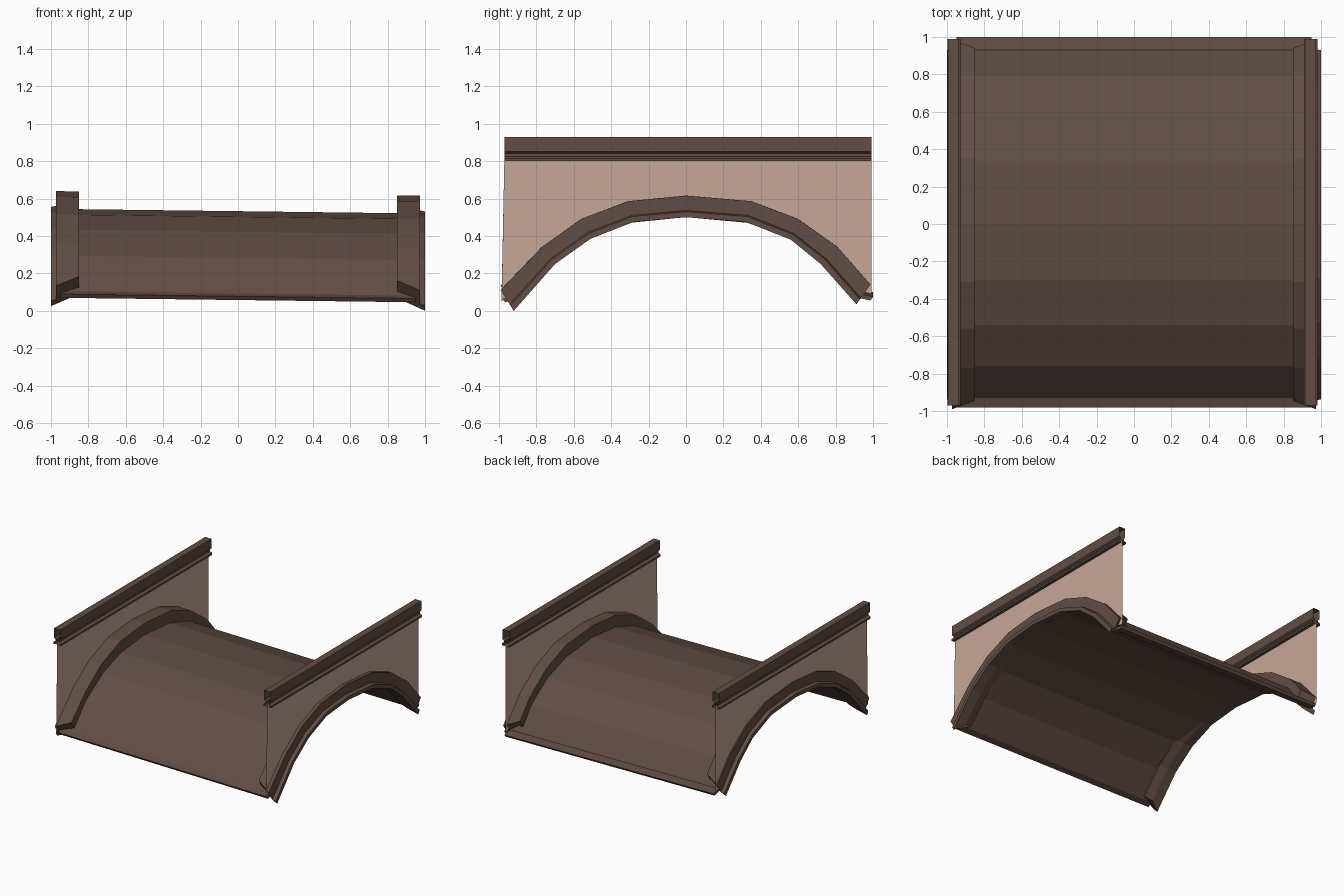
import bpy

if "Cube" in bpy.data.objects:
    bpy.data.objects.remove(bpy.data.objects["Cube"])

def mat(name, rgb):
    m = bpy.data.materials.new(name)
    lin = [((c / 255 + 0.055) / 1.055) ** 2.4 for c in rgb]
    m.diffuse_color = (*lin, 1)
    m.use_nodes = True
    m.node_tree.nodes["Principled BSDF"].inputs["Base Color"].default_value = m.diffuse_color
    return m

BROWN = mat("dark_brown", (97, 77, 69))
TAN = mat("pale_tan", (198, 167, 151))

def build(name, rows, material, close=False):
    """Skin neighbouring rows of points with quads."""
    n = len(rows[0])
    verts = [p for r in rows for p in r]
    faces = []
    for i in range(len(rows) - 1):
        for j in range(n if close else n - 1):
            k = (j + 1) % n
            faces.append((i * n + j, i * n + k, (i + 1) * n + k, (i + 1) * n + j))
    if close:  # cap both ends
        faces.append(tuple(range(n))[::-1])
        faces.append(tuple((len(rows) - 1) * n + j for j in range(n)))
    me = bpy.data.meshes.new(name)
    me.from_pydata(verts, [], faces)
    me.materials.append(material)
    ob = bpy.data.objects.new(name, me)
    bpy.context.collection.objects.link(ob)
    return ob

def tilt(x, y, z):
    """The deck and arches rise slightly toward the left side."""
    return (x, y, z + 0.0125 * (1 - x))

# Arch stations: upper and lower edge of the arch band (y, z)
TOP = [(-.99, .11), (-.77, .34), (-.56, .49), (-.31, .585), (0, .615),
       (.35, .585), (.60, .49), (.81, .34), (.985, .14)]
LOW = [(-.92, .0), (-.70, .25), (-.51, .385), (-.28, .475), (0, .50),
       (.32, .475), (.56, .38), (.72, .25), (.91, .035)]

# Curved deck with small flat lips at both feet
DECK = [(-.98, .065), (-.93, .08), (-.76, .27), (-.54, .41), (-.30, .49), (0, .52),
        (.33, .49), (.58, .41), (.79, .27), (.93, .09), (1.0, .075)]
rows = []
for y, z in DECK:
    rows.append([tilt(-.95, y, z), tilt(.95, y, z),
                 tilt(.95, y * .985, z - .02), tilt(-.95, y * .985, z - .02)])
build("deck", rows, BROWN, close=True)

# Arch band cross-section: (distance from centre, height fraction of band)
BAND = [(.85, .15), (.85, 1), (.972, 1), (.972, .32), (1.0, .26), (1.0, 0), (.92, 0)]
# Rail cross-section: (offset from wall, z)
RAIL = [(-.010, .80), (-.035, .80), (-.035, .815), (-.014, .825), (-.014, .84),
        (-.028, .85), (-.028, .93), (.028, .93), (.028, .85), (.014, .84),
        (.014, .825), (.035, .815), (.035, .80), (.010, .80)]

for side, s, wall_x in (("left", -1, -.963), ("right", 1, .945)):
    # arch curb and outer moulding
    rows = []
    for i, (t, b) in enumerate(zip(TOP, LOW)):
        end = i in (0, len(TOP) - 1)
        row = []
        for x, f in BAND:
            y = b[0] + (t[0] - b[0]) * f
            z = b[1] + (t[1] - b[1]) * f
            if end and x < .95:  # inner foot is cut back
                y *= .955
                z += .05
            row.append(tilt(s * x, y, z))
        rows.append(row)
    build(side + "_arch_trim", rows, BROWN, close=True)

    # thin wall panel standing on the arch
    foot = [(-.985, .05)]
    foot += [(b[0] + (t[0] - b[0]) * .6, b[1] + (t[1] - b[1]) * .6)
             for t, b in zip(TOP, LOW)]
    foot += [(.99, .09)]
    rows = []
    for i, (y, z) in enumerate(foot):
        top_y = -.97 if i == 0 else y
        rows.append([tilt(wall_x, y, z), (wall_x, top_y, .82)])
    build(side + "_wall", rows, TAN)

    # moulded hand rail with open ends
    rows = [[(wall_x + dx, y, z) for dx, z in RAIL] for y in (-.97, .99)]
    build(side + "_rail", rows, BROWN)
